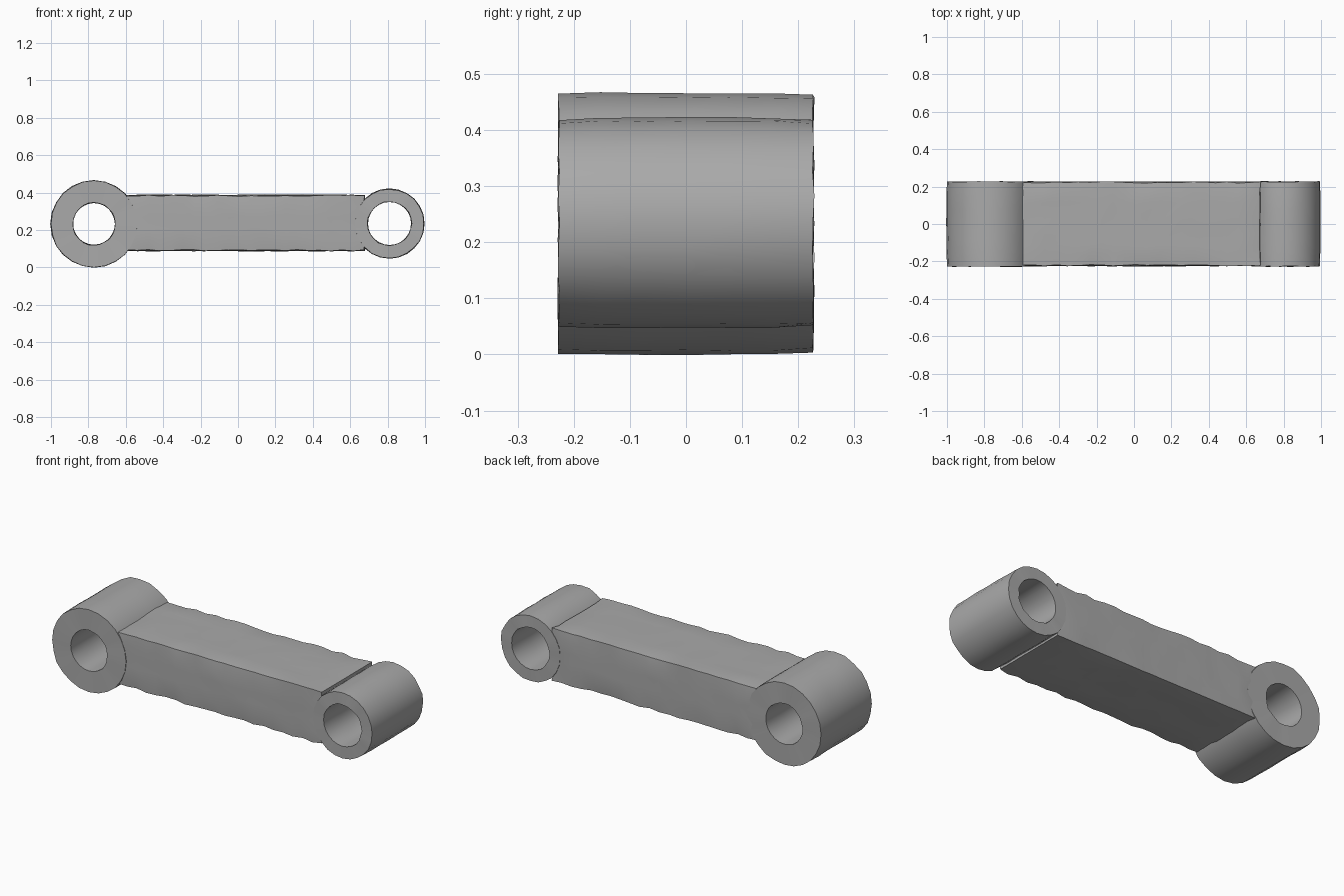
import bpy, bmesh, math, random
from mathutils import Vector

random.seed(4)
if "Cube" in bpy.data.objects:
    bpy.data.objects.remove(bpy.data.objects["Cube"])

GREY = (0.4, 0.4, 0.4, 1)
metal = bpy.data.materials.new("cast_grey")
metal.use_nodes = True
metal.diffuse_color = GREY
metal.node_tree.nodes["Principled BSDF"].inputs["Base Color"].default_value = GREY


def finish(name, bm, wobble):
    """Roughen the casting slightly, then make a smooth object with sharp edges."""
    bm.normal_update()
    for v in bm.verts:
        edge = any(e.calc_face_angle(0) > 0.7 for e in v.link_edges)
        # Worn edges only sink inwards, faces stay almost flat
        amount = random.uniform(-wobble, 0) if edge else random.uniform(-0.0015, 0.0015)
        v.co += v.normal * amount
    mesh = bpy.data.meshes.new(name)
    bm.to_mesh(mesh)
    bm.free()
    mesh.materials.append(metal)
    obj = bpy.data.objects.new(name, mesh)
    bpy.context.collection.objects.link(obj)
    bpy.ops.object.select_all(action="DESELECT")
    obj.select_set(True)
    bpy.context.view_layer.objects.active = obj
    bpy.ops.object.shade_smooth_by_angle(angle=math.radians(40))
    return obj


def bearing_ring(name, x, z, outer, inner, half, sides=24, cuts=6):
    """Tube along y, from a rectangular section swept round the pin axis."""
    bm = bmesh.new()
    ys = [half * (2 * i / cuts - 1) for i in range(cuts + 1)]
    section = [(outer, y) for y in ys] + [(inner, y) for y in reversed(ys)]
    loops = []
    for s in range(sides):
        a = math.tau * s / sides
        loops.append([bm.verts.new((x + r * math.cos(a), y, z + r * math.sin(a)))
                      for r, y in section])
    for s in range(sides):
        here, there = loops[s], loops[(s + 1) % sides]
        for i in range(len(section)):
            j = (i + 1) % len(section)
            bm.faces.new((here[i], here[j], there[j], there[i]))
    bmesh.ops.recalc_face_normals(bm, faces=bm.faces)
    return finish(name, bm, 0.006)


def rough_block(name, low, high, step):
    """Box sliced into a grid so that its edges can be worn."""
    bm = bmesh.new()
    low, high = Vector(low), Vector(high)
    bmesh.ops.create_cube(bm, size=1)
    for v in bm.verts:
        v.co = [(low[k] + high[k]) / 2 + v.co[k] * (high[k] - low[k]) for k in range(3)]
    for k in range(3):
        normal = Vector([float(k == n) for n in range(3)])
        count = round((high[k] - low[k]) / step)
        for i in range(1, count):
            point = low + normal * (high[k] - low[k]) * i / count
            bmesh.ops.bisect_plane(bm, geom=bm.verts[:] + bm.edges[:] + bm.faces[:],
                                   plane_co=point, plane_no=normal)
    return finish(name, bm, 0.012)


# Shank, whose ends are buried in the ring walls
rough_block("shank", (-0.60, -0.225, 0.088), (0.68, 0.227, 0.388), 0.06)

# Pin bearings at both ends
bearing_ring("large_bearing", -0.77, 0.233, 0.233, 0.112, 0.229)
bearing_ring("small_bearing", 0.81, 0.235, 0.187, 0.116, 0.229)
